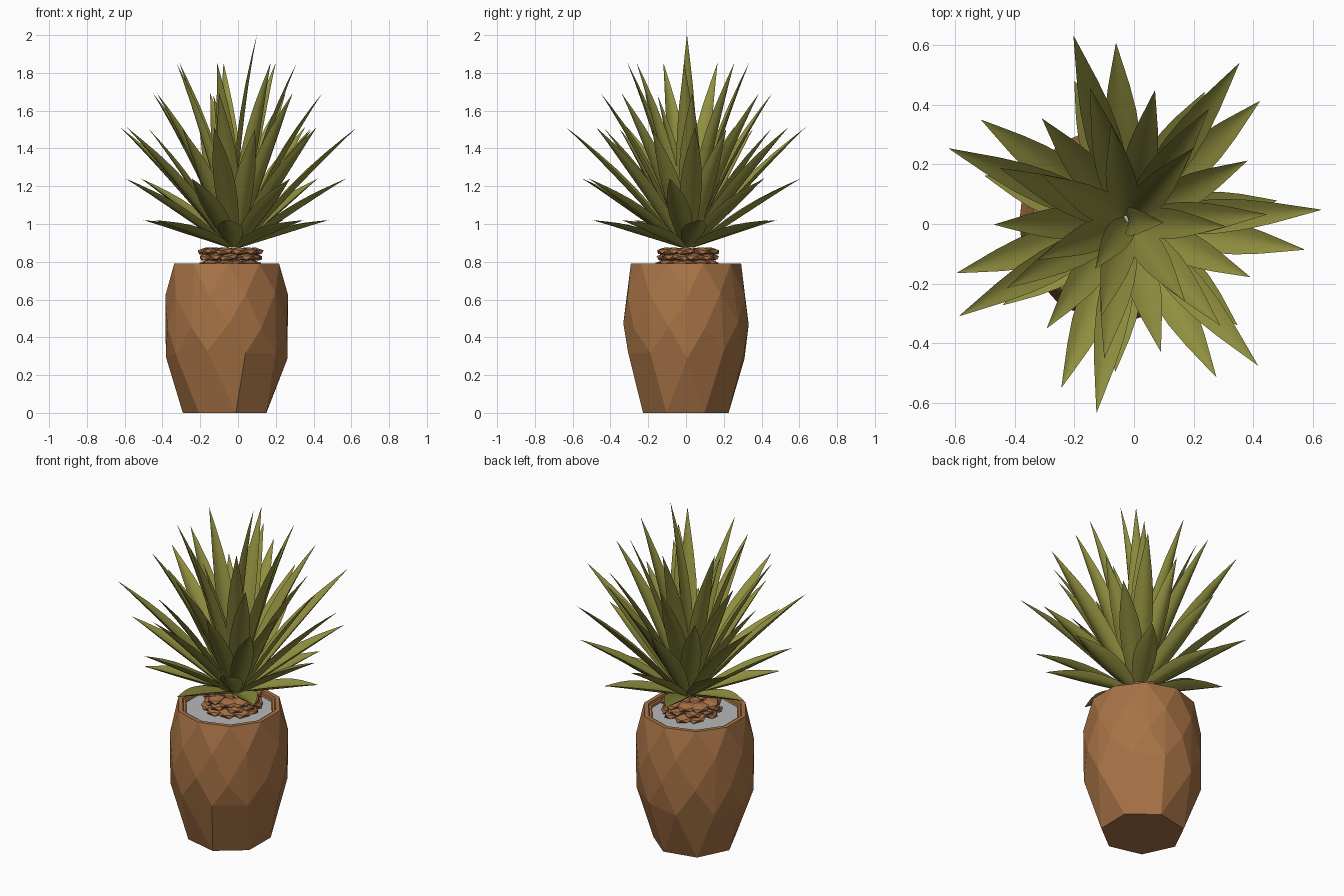
import bpy, bmesh, math, random
from mathutils import Vector, Matrix, Euler

if "Cube" in bpy.data.objects:
    bpy.data.objects.remove(bpy.data.objects["Cube"])

random.seed(11)


def material(name, rgb):
    m = bpy.data.materials.new(name)
    m.diffuse_color = (*rgb, 1)
    m.use_nodes = True
    m.node_tree.nodes["Principled BSDF"].inputs["Base Color"].default_value = m.diffuse_color
    return m


CLAY = material("terracotta brown", (0.39, 0.172, 0.061))
SOIL = material("grey soil", (0.47, 0.48, 0.49))
BARK = material("bark brown", (0.37, 0.16, 0.06))
LEAF = material("olive green", (0.28, 0.275, 0.05))


def add_object(name, bm, mats):
    bmesh.ops.recalc_face_normals(bm, faces=bm.faces)
    me = bpy.data.meshes.new(name)
    bm.to_mesh(me)
    bm.free()
    for m in mats:
        me.materials.append(m)
    ob = bpy.data.objects.new(name, me)
    bpy.context.collection.objects.link(ob)
    return ob


# --- faceted pot: hull of staggered rings, then a stepped rim sunk to the soil
def build_pot():
    bm = bmesh.new()
    # height, radius, sides, phase in degrees, irregularity
    rings = [(0.0, 0.232, 7, 25, 0), (0.31, 0.322, 10, 0, 0.025),
             (0.46, 0.332, 10, 18, 0.02), (0.63, 0.325, 10, 0, 0.02),
             (0.79, 0.292, 10, 18, 0)]
    for z, r, n, phase, jit in rings:
        for i in range(n):
            a = math.radians(phase) + math.tau * i / n + random.uniform(-2, 2) * jit
            bm.verts.new((-0.06 + r * math.cos(a), r * math.sin(a),
                          z + random.uniform(-jit, jit)))
    bmesh.ops.convex_hull(bm, input=bm.verts)
    loose = [v for v in bm.verts if not v.link_faces]
    bmesh.ops.delete(bm, geom=loose, context='VERTS')
    bmesh.ops.dissolve_limit(bm, angle_limit=math.radians(6),
                             verts=bm.verts, edges=bm.edges)
    bmesh.ops.recalc_face_normals(bm, faces=bm.faces)
    top = max(bm.faces, key=lambda f: f.calc_center_median().z)
    for width, depth in [(0.025, 0), (0.004, -0.012), (0.014, 0), (0.003, -0.012)]:
        bmesh.ops.inset_individual(bm, faces=[top], thickness=width, depth=depth)
    top.material_index = 1
    add_object("faceted_pot", bm, [CLAY, SOIL])


# --- collar of flat bark chips around the plant base
def build_bark():
    bm = bmesh.new()
    for layer, z in enumerate((0.79, 0.825, 0.856)):
        n = 10
        for i in range(n):
            a = math.tau * (i + 0.5 * (layer % 2)) / n + random.uniform(-0.1, 0.1)
            r = 0.122 + random.uniform(-0.008, 0.008)
            size = Matrix.Diagonal((0.052, 0.058, 0.021, 1))
            tilt = Euler((random.uniform(-0.2, 0.2), 0.1, a)).to_matrix().to_4x4()
            place = Matrix.Translation((-0.04 + r * math.cos(a), 0.01 + r * math.sin(a), z))
            bmesh.ops.create_icosphere(bm, subdivisions=1, radius=1,
                                       matrix=place @ tilt @ size)
    add_object("bark_collar", bm, [BARK])


# --- one sword leaf: thin cupped section swept along a gently arching path
SHAPE = [(0, 0.42), (0.1, 0.64), (0.22, 0.85), (0.35, 0.98), (0.48, 1.0),
         (0.62, 0.88), (0.76, 0.62), (0.9, 0.27), (1, 0.01)]


def add_leaf(bm, base, tip, width, arch):
    base, tip = Vector(base), Vector(tip)
    length = (tip - base).length
    out = Vector((tip.x - base.x, tip.y - base.y, 0)).normalized()
    side = Vector((-out.y, out.x, 0))
    along = (tip - base).normalized()
    lift = side.cross(along)
    if lift.dot(out) > 0:
        lift = -lift                      # inner / upper side of the leaf
    ctrl = (base + tip) / 2 + lift * length * arch
    rows = []
    for t, w in SHAPE:
        p = base * (1 - t) ** 2 + ctrl * 2 * t * (1 - t) + tip * t * t
        h = width * w / 2
        section = [(-1, 0.26), (-0.5, 0.04), (0, -0.08), (0.5, 0.04), (1, 0.26),
                   (0.55, -0.10), (0, -0.28), (-0.55, -0.10)]
        rows.append([bm.verts.new(p + side * h * s + lift * h * u) for s, u in section])
    for a, b in zip(rows, rows[1:]):
        for i in range(8):
            j = (i + 1) % 8
            bm.faces.new((a[i], a[j], b[j], b[i]))
    bm.faces.new(rows[0])
    bm.faces.new(rows[-1])


# --- rosette: tiers of seven leaves, low and short outside to tall inside
# name, tip radius, tip height, phase, base radius, base height, width, arch
TIERS = [("lowest_leaves", 0.505, 1.02, 8, 0.04, 0.885, 0.128, 0.06),
         ("low_leaves", 0.60, 1.24, -9, 0.04, 0.885, 0.12, 0.05),
         ("spread_leaves", 0.65, 1.51, 3.5, 0.035, 0.88, 0.115, 0.05),
         ("middle_leaves", 0.45, 1.50, 27, 0.03, 0.88, 0.112, 0.06),
         ("upper_leaves", 0.465, 1.69, 3, 0.025, 0.89, 0.112, 0.065),
         ("tall_leaves", 0.33, 1.85, -3, 0.02, 0.89, 0.105, 0.06)]


def finish_leaves(name, bm):
    ob = add_object(name, bm, [LEAF])
    bpy.context.view_layer.objects.active = ob
    ob.select_set(True)
    bpy.ops.object.shade_smooth_by_angle(angle=math.radians(50))
    ob.select_set(False)


def build_rosette():
    cx, cy = -0.02, 0.008
    for name, r, z, phase, r0, z0, width, arch in TIERS:
        bm = bmesh.new()
        for i in range(7):
            a = math.radians(phase) + math.tau * i / 7
            c, s = math.cos(a), math.sin(a)
            add_leaf(bm, (cx + r0 * c, cy + r0 * s, z0), (cx + r * c, cy + r * s, z),
                     width, arch)
        finish_leaves(name, bm)
    bm = bmesh.new()
    add_leaf(bm, (cx, cy, 0.90), (0.1, 0.005, 2.0), 0.095, 0.06)
    add_leaf(bm, (cx, cy, 0.90), (-0.13, -0.15, 1.68), 0.095, 0.05)
    finish_leaves("heart_leaves", bm)


build_pot()
build_bark()
build_rosette()
